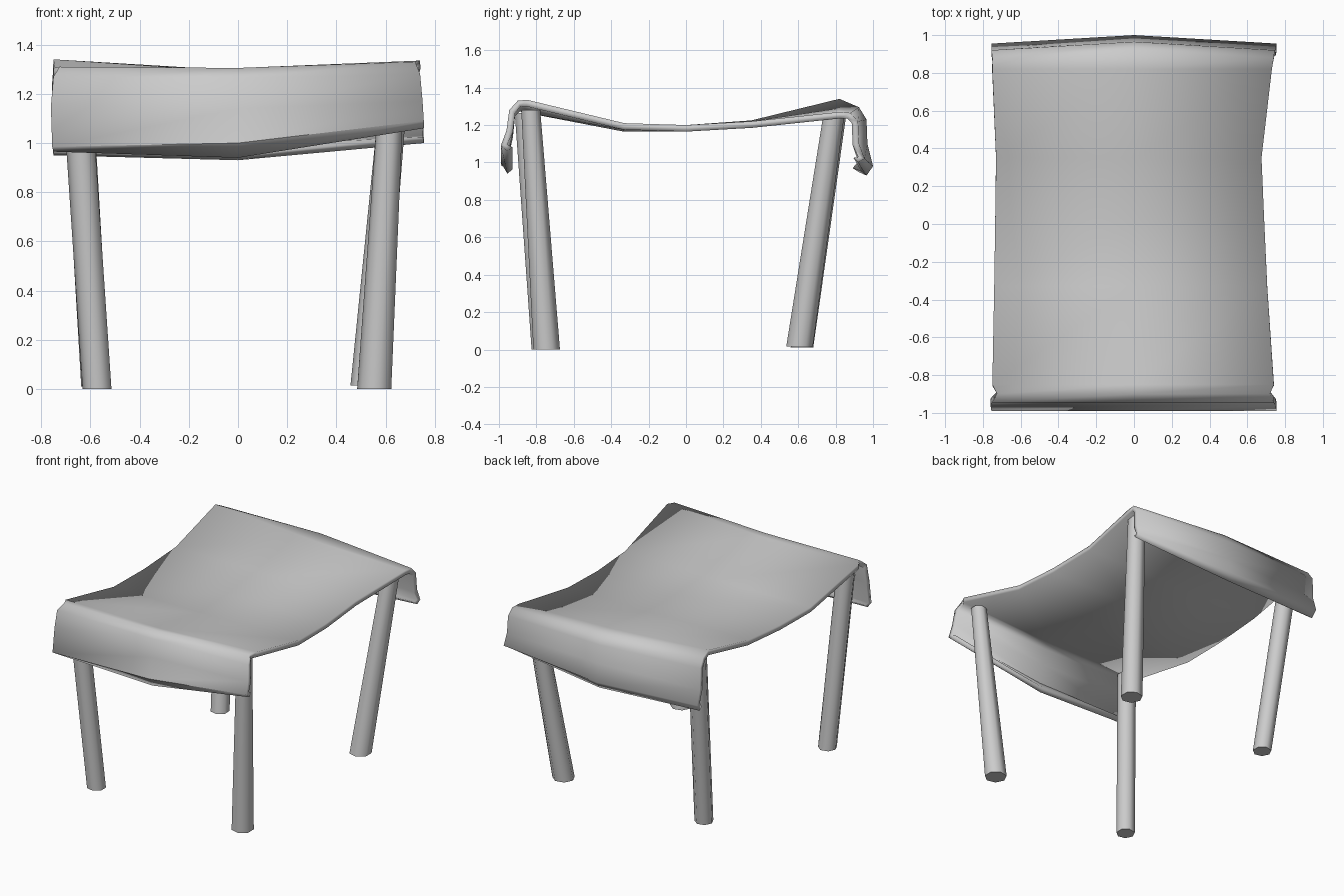
import bpy
import bmesh
from math import cos, sin, tau
from mathutils import Vector

cube = bpy.data.objects.get("Cube")
if cube:
    bpy.data.objects.remove(cube, do_unlink=True)

# One plain grey for the whole stool
grey = bpy.data.materials.new("plain grey")
grey.use_nodes = True
colour = (0.6, 0.6, 0.6, 1)
grey.diffuse_color = colour
grey.node_tree.nodes["Principled BSDF"].inputs["Base Color"].default_value = colour


def finish(name, bm, angle):
    """Turn a bmesh into a smooth-shaded object that keeps its sharp edges."""
    bmesh.ops.recalc_face_normals(bm, faces=bm.faces)
    mesh = bpy.data.meshes.new(name)
    bm.to_mesh(mesh)
    bm.free()
    mesh.materials.append(grey)
    obj = bpy.data.objects.new(name, mesh)
    bpy.context.collection.objects.link(obj)
    bpy.ops.object.select_all(action="DESELECT")
    obj.select_set(True)
    bpy.context.view_layer.objects.active = obj
    bpy.ops.object.shade_smooth_by_angle(angle=angle)
    return obj


# Seat sheet, front hem to back hem: y, right x, left x, right z, middle z, left z
seat_rows = [
    (-.955, -.75, .755, .965, .94, 1.06),
    (-.99, -.755, .755, .985, 1, 1.09),
    (-.96, -.76, .75, 1.15, 1.14, 1.17),
    (-.945, -.75, .74, 1.27, 1.265, 1.28),
    (-.9, -.725, .72, 1.31, 1.305, 1.33),
    (-.85, -.75, .74, 1.305, 1.3, 1.335),
    (-.33, -.74, .705, 1.2, 1.2, 1.21),
    (0, -.735, .69, 1.2, 1.2, 1.2),
    (.35, -.73, .675, 1.225, 1.22, 1.22),
    (.82, -.75, .73, 1.34, 1.29, 1.27),
    (.88, -.75, .74, 1.31, 1.295, 1.265),
    (.92, -.755, .745, 1.25, 1.23, 1.22),
    (.925, -.755, .75, 1.1, 1.1, 1.1),
    (.955, -.755, .755, 1, .98, 1.02),
    (.92, -.75, .755, .95, .93, 1),
]
bm = bmesh.new()
grid = []
for y, xr, xl, zr, zm, zl in seat_rows:
    bulge = .045 if y > .85 else 0
    points = [(xr, y, zr), (0, y + bulge, zm), (xl, y, zl)]
    grid.append([bm.verts.new(p) for p in points])
for a, b in zip(grid, grid[1:]):
    for i in range(2):
        bm.faces.new((a[i], a[i + 1], b[i + 1], b[i]))
bm.normal_update()
seat = finish("seat", bm, .9)
middle = seat.data.polygons[len(seat.data.polygons) // 2]
if middle.normal.z < 0:
    seat.data.flip_normals()
shell = seat.modifiers.new("thickness", "SOLIDIFY")
shell.thickness = .035
shell.offset = -1


def leg(name, bottom, top, bottom_radius, top_radius, sides=7):
    """Slanted leg with cut ends and a slight taper."""
    bm = bmesh.new()
    rings = []
    for centre, radius in ((bottom, bottom_radius), (top, top_radius)):
        ring = []
        for i in range(sides):
            a = tau * (i + .5) / sides
            offset = Vector((cos(a), sin(a), 0)) * radius
            ring.append(bm.verts.new(Vector(centre) + offset))
        rings.append(ring)
        bm.faces.new(ring)
    low, high = rings
    for i in range(sides):
        j = (i + 1) % sides
        bm.faces.new((low[i], low[j], high[j], high[i]))
    return finish(name, bm, 1)


# Four splayed legs
leg("front_left_leg", (.557, -.745, 0), (.63, -.83, 1.28), .073, .052)
leg("front_right_leg", (-.57, -.765, 0), (-.655, -.855, 1.265), .062, .062)
leg("back_left_leg", (.53, .607, .015), (.64, .79, 1.25), .073, .058)
leg("back_right_leg", (-.575, .62, .01), (-.65, .8, 1.28), .062, .062)
